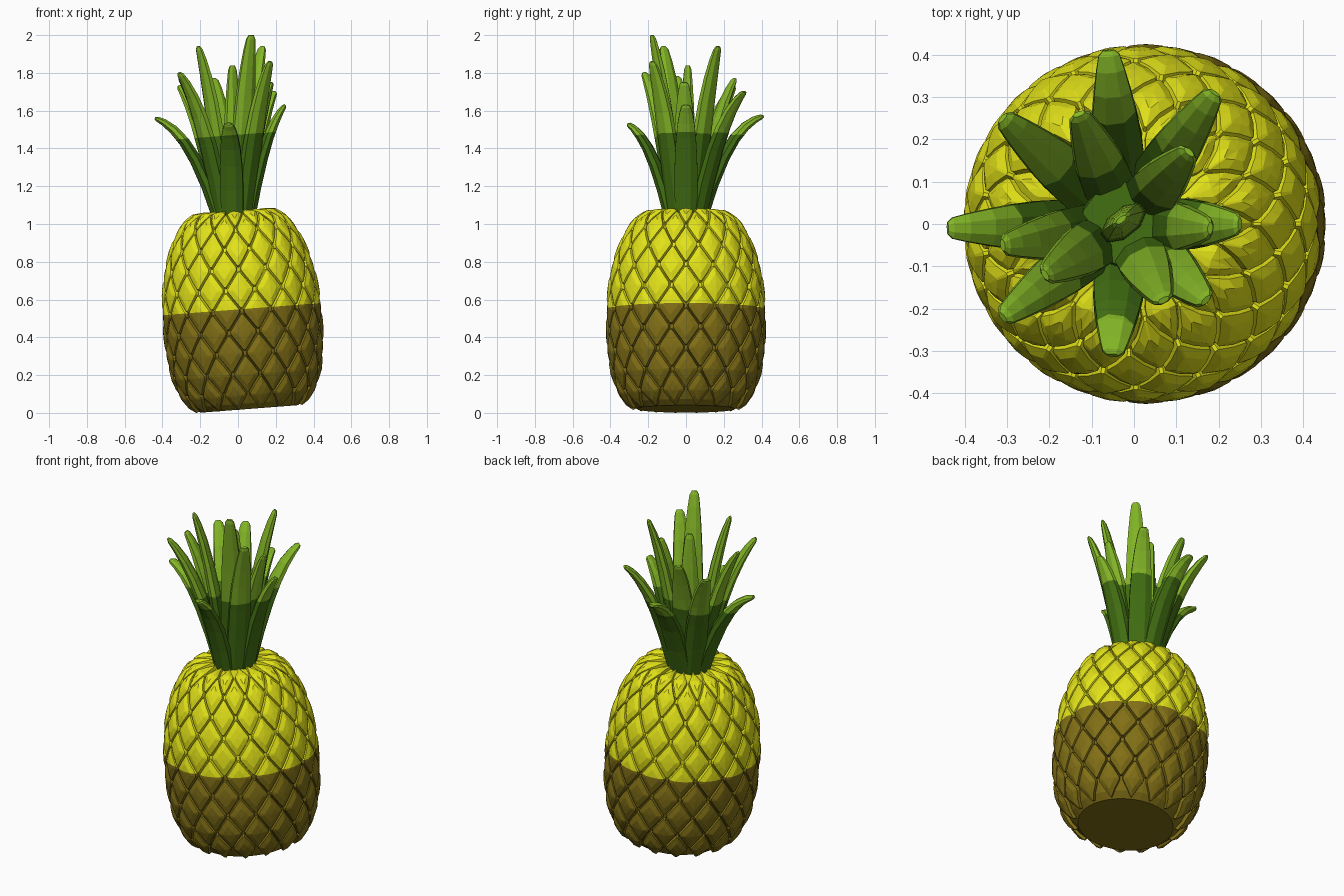
import bpy, bmesh, math
from mathutils import Vector, Matrix

if "Cube" in bpy.data.objects:
    bpy.data.objects.remove(bpy.data.objects["Cube"])

def material(name, rgb):
    m = bpy.data.materials.new(name)
    m.diffuse_color = (*rgb, 1)
    m.use_nodes = True
    m.node_tree.nodes["Principled BSDF"].inputs["Base Color"].default_value = m.diffuse_color
    return m

YELLOW = material("ripe_yellow", (0.76, 0.76, 0.01))
BROWN = material("rind_brown", (0.22, 0.16, 0.008))
LIGHT = material("leaf_light_green", (0.23, 0.47, 0.02))
DARK = material("leaf_dark_green", (0.055, 0.16, 0.006))

# The whole fruit leans slightly to the left
LEAN = Matrix.Translation((0.06, 0, 0.021)) @ Matrix.Rotation(math.radians(-4.4), 4, 'Y')
UP = (LEAN.to_3x3() @ Vector((0, 0, 1))).normalized()

def finish(bm, name, lower, upper, height):
    """Cut the mesh at a height along the leaning axis and colour both sides."""
    cut = LEAN @ Vector((0, 0, height))
    bmesh.ops.recalc_face_normals(bm, faces=bm.faces)
    bmesh.ops.bisect_plane(bm, geom=bm.verts[:] + bm.edges[:] + bm.faces[:],
                           plane_co=cut, plane_no=UP)
    for f in bm.faces:
        f.material_index = int((f.calc_center_median() - cut).dot(UP) > 0)
        f.smooth = False
    me = bpy.data.meshes.new(name)
    bm.to_mesh(me)
    bm.free()
    me.materials.append(lower)
    me.materials.append(upper)
    ob = bpy.data.objects.new(name, me)
    bpy.context.collection.objects.link(ob)
    return ob

# Body profile (radius, height), walked by arc length
PROFILE = [Vector(p) for p in [
    (0.26, 0.0), (0.295, 0.03), (0.34, 0.10), (0.375, 0.20), (0.393, 0.32), (0.397, 0.45),
    (0.393, 0.58), (0.38, 0.70), (0.352, 0.81), (0.315, 0.90), (0.27, 0.98), (0.22, 1.02), (0.10, 1.035)]]
STEPS = [(b - a).length for a, b in zip(PROFILE, PROFILE[1:])]
LENGTH = sum(STEPS)

def on_profile(s):
    s = min(max(s, 0), LENGTH)
    for a, b, l in zip(PROFILE, PROFILE[1:], STEPS):
        if s <= l + 1e-6:
            return a.lerp(b, s / l)
        s -= l
    return PROFILE[-1]

def skin(angle, s, h):
    """Point on the body at an angle and arc length, raised by h."""
    t = (on_profile(s + 0.04) - on_profile(s - 0.04)).normalized()
    p = on_profile(s) + Vector((t.y, -t.x)) * h
    return LEAN @ Vector((p.x * math.cos(angle), p.x * math.sin(angle), p.y))

# Body core
bm = bmesh.new()
N = 32
rings = [[bm.verts.new(LEAN @ Vector((p.x * math.cos(2 * math.pi * i / N),
                                     p.x * math.sin(2 * math.pi * i / N), p.y)))
          for i in range(N)] for p in PROFILE]
for a, b in zip(rings, rings[1:]):
    for i in range(N):
        bm.faces.new((a[i], a[(i + 1) % N], b[(i + 1) % N], b[i]))
bm.faces.new(rings[0][::-1])
bm.faces.new(rings[-1])
finish(bm, "fruit_body", BROWN, YELLOW, 0.53)

# Staggered diamond scales
DIAMOND = [(0.07, 0.92), (0.52, 0.48), (0.92, 0.07), (0.92, -0.07), (0.52, -0.48), (0.07, -0.92)]
DIAMOND += [(-u, -v) for u, v in DIAMOND]
ROWS, AROUND = 11, 16
bm = bmesh.new()
half_s, half_a = LENGTH / ROWS, math.pi / AROUND
for row in range(1, ROWS):
    for k in range(AROUND):
        a0, s0 = (2 * k + row % 2) * half_a - math.pi / 2, row * half_s
        loops = [[bm.verts.new(skin(a0 + u * sc * half_a, s0 + v * sc * half_s, h)) for u, v in DIAMOND]
                 for sc, h in ((1.0, -0.008), (0.91, 0.017), (0.5, 0.027))]
        n = len(DIAMOND)
        for a, b in zip(loops, loops[1:]):
            for i in range(n):
                bm.faces.new((a[i], a[(i + 1) % n], b[(i + 1) % n], b[i]))
        top = bm.verts.new(skin(a0, s0, 0.029))
        for i in range(n):
            bm.faces.new((loops[-1][i], loops[-1][(i + 1) % n], top))
        bm.faces.new(loops[0])
finish(bm, "fruit_scales", BROWN, YELLOW, 0.53)

# Crown leaves: tip x, y, z, then base distance from the middle and bend height
CENTRE = Vector((-0.022, 0, 1.03))
LEAVES = [
    (-0.06, 0.41, 1.57, 0.08, 0.92), (-0.05, -0.31, 1.53, 0.08, 0.85),
    (-0.44, -0.01, 1.56, 0.08, 0.88), (0.25, 0.0, 1.63, 0.08, 0.78),
    (0.19, 0.31, 1.70, 0.08, 0.80), (-0.31, 0.25, 1.73, 0.08, 0.75),
    (-0.31, -0.22, 1.80, 0.07, 0.75), (0.17, -0.18, 1.86, 0.07, 0.70),
    (0.07, -0.18, 2.0, 0.05, 0.65), (0.13, 0.17, 1.94, 0.05, 0.70),
    (-0.13, 0.26, 1.77, 0.06, 0.72), (-0.21, -0.12, 1.94, 0.05, 0.70),
    (-0.31, -0.05, 1.78, 0.06, 0.74), (0.18, -0.01, 1.75, 0.06, 0.70),
    (-0.03, 0.01, 1.84, 0.0, 0.50)]
# Along the leaf: position, half width, half thickness
TAPER = [(0, 0.062, 0.035), (0.2, 0.066, 0.036), (0.4, 0.064, 0.034), (0.58, 0.057, 0.03),
         (0.74, 0.047, 0.026), (0.88, 0.036, 0.02), (0.97, 0.027, 0.014), (1.0, 0.015, 0.007)]

def leaf(bm, x, y, z, base, bend):
    tip = Vector((x, y, z))
    out = Vector((x - CENTRE.x, y - CENTRE.y, 0))
    reach = out.length
    out.normalize()
    side = Vector((-out.y, out.x, 0))
    p0 = CENTRE + out * base
    p1 = CENTRE + out * (base + (reach - base) * 0.42) + Vector((0, 0, (z - CENTRE.z) * bend))
    rings = []
    for t, w, d in TAPER:
        p = p0 * (1 - t) ** 2 + p1 * 2 * t * (1 - t) + tip * t * t
        tan = ((p1 - p0) * (1 - t) + (tip - p1) * t).normalized()
        nor = side.cross(tan)
        rings.append([bm.verts.new(p + side * w * math.cos(q * math.pi / 4 + math.pi / 8)
                                   + nor * d * math.sin(q * math.pi / 4 + math.pi / 8)) for q in range(8)])
    for a, b in zip(rings, rings[1:]):
        for i in range(8):
            bm.faces.new((a[i], a[(i + 1) % 8], b[(i + 1) % 8], b[i]))
    bm.faces.new(rings[0][::-1])
    bm.faces.new(rings[-1])

bm = bmesh.new()
for spec in LEAVES:
    leaf(bm, *spec)
finish(bm, "crown_leaves", DARK, LIGHT, 1.452)

# Solid heart of the crown that fills the gaps between the leaves
bm = bmesh.new()
bmesh.ops.create_cone(bm, cap_ends=True, segments=10, radius1=0.115, radius2=0.10, depth=0.3,
                      matrix=Matrix.Translation((-0.025, 0, 1.16)))
finish(bm, "crown_heart", DARK, LIGHT, 1.452)
